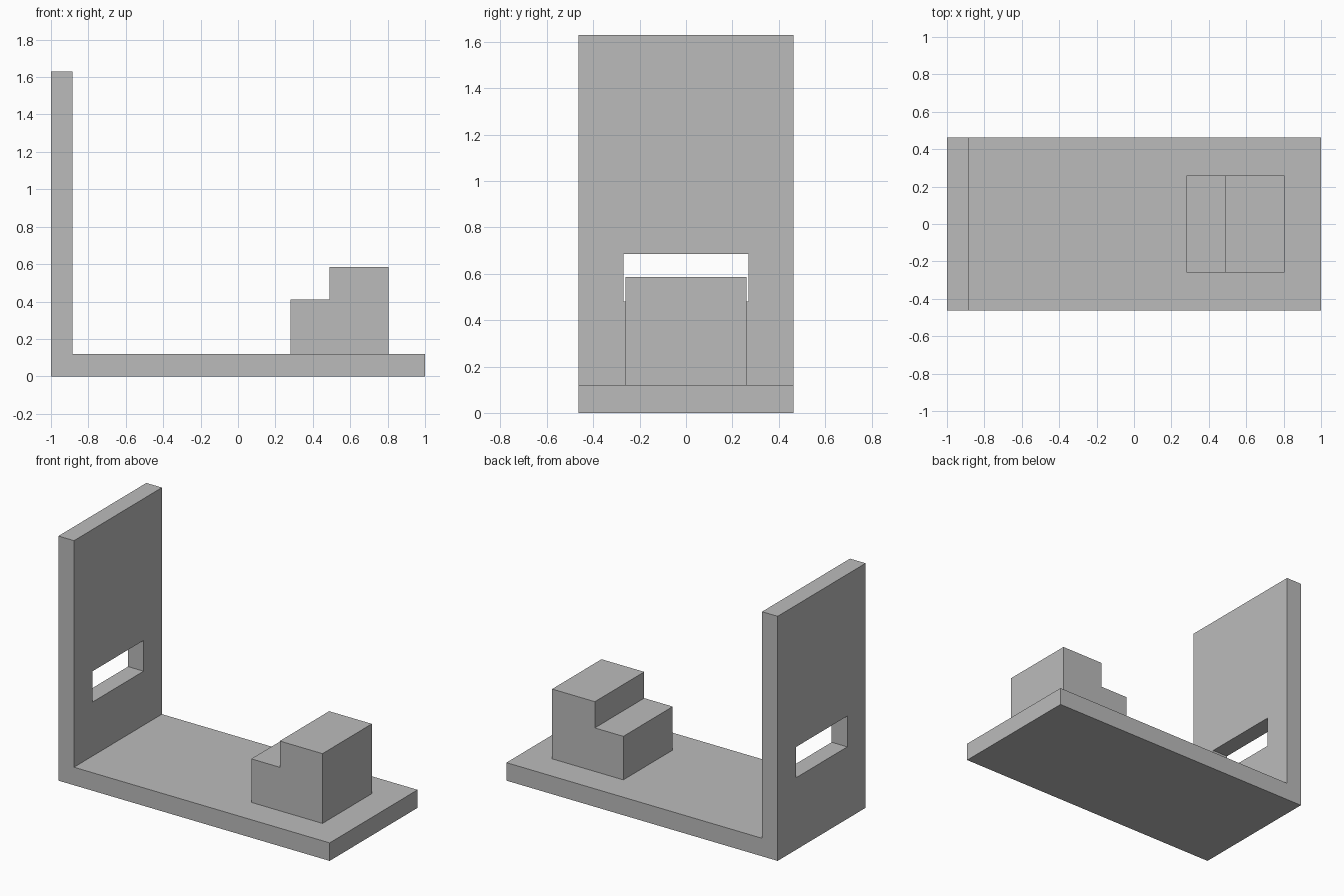
import bpy
import bmesh
from mathutils import Vector

cube = bpy.data.objects.get("Cube")
if cube:
    bpy.data.objects.remove(cube, do_unlink=True)

grey = bpy.data.materials.new("plain grey")
grey.use_nodes = True
colour = (0.5, 0.5, 0.5, 1)
grey.diffuse_color = colour
grey.node_tree.nodes["Principled BSDF"].inputs["Base Color"].default_value = colour


def extrude_profile(name, profile, half_width):
    """Extrude an (x, z) outline symmetrically along y."""
    bm = bmesh.new()
    face = bm.faces.new([bm.verts.new((x, -half_width, z)) for x, z in profile])
    moved = bmesh.ops.extrude_face_region(bm, geom=[face])["geom"]
    verts = [v for v in moved if isinstance(v, bmesh.types.BMVert)]
    bmesh.ops.translate(bm, verts=verts, vec=Vector((0, 2 * half_width, 0)))
    bmesh.ops.recalc_face_normals(bm, faces=bm.faces)
    mesh = bpy.data.meshes.new(name)
    bm.to_mesh(mesh)
    bm.free()
    mesh.materials.append(grey)
    obj = bpy.data.objects.new(name, mesh)
    bpy.context.collection.objects.link(obj)
    return obj


BASE_TOP = 0.12
WALL_X = -0.885

# L-shaped bracket: floor plate and upright wall
bracket = extrude_profile("base_and_wall", [
    (-1, 0), (1, 0), (1, BASE_TOP), (WALL_X, BASE_TOP), (WALL_X, 1.63), (-1, 1.63)], 0.463)

# Rectangular slot through the wall
cutter = extrude_profile("slot_cutter", [
    (-1.1, 0.48), (-0.8, 0.48), (-0.8, 0.685), (-1.1, 0.685)], 0.27)
cutter.hide_render = True
cutter.hide_viewport = True
cutter.display_type = 'WIRE'
slot = bracket.modifiers.new("slot", 'BOOLEAN')
slot.operation = 'DIFFERENCE'
slot.solver = 'EXACT'
slot.object = cutter

# Stepped block standing on the floor plate
extrude_profile("stepped_block", [
    (0.28, BASE_TOP), (0.805, BASE_TOP), (0.805, 0.585),
    (0.49, 0.585), (0.49, 0.41), (0.28, 0.41)], 0.26)
